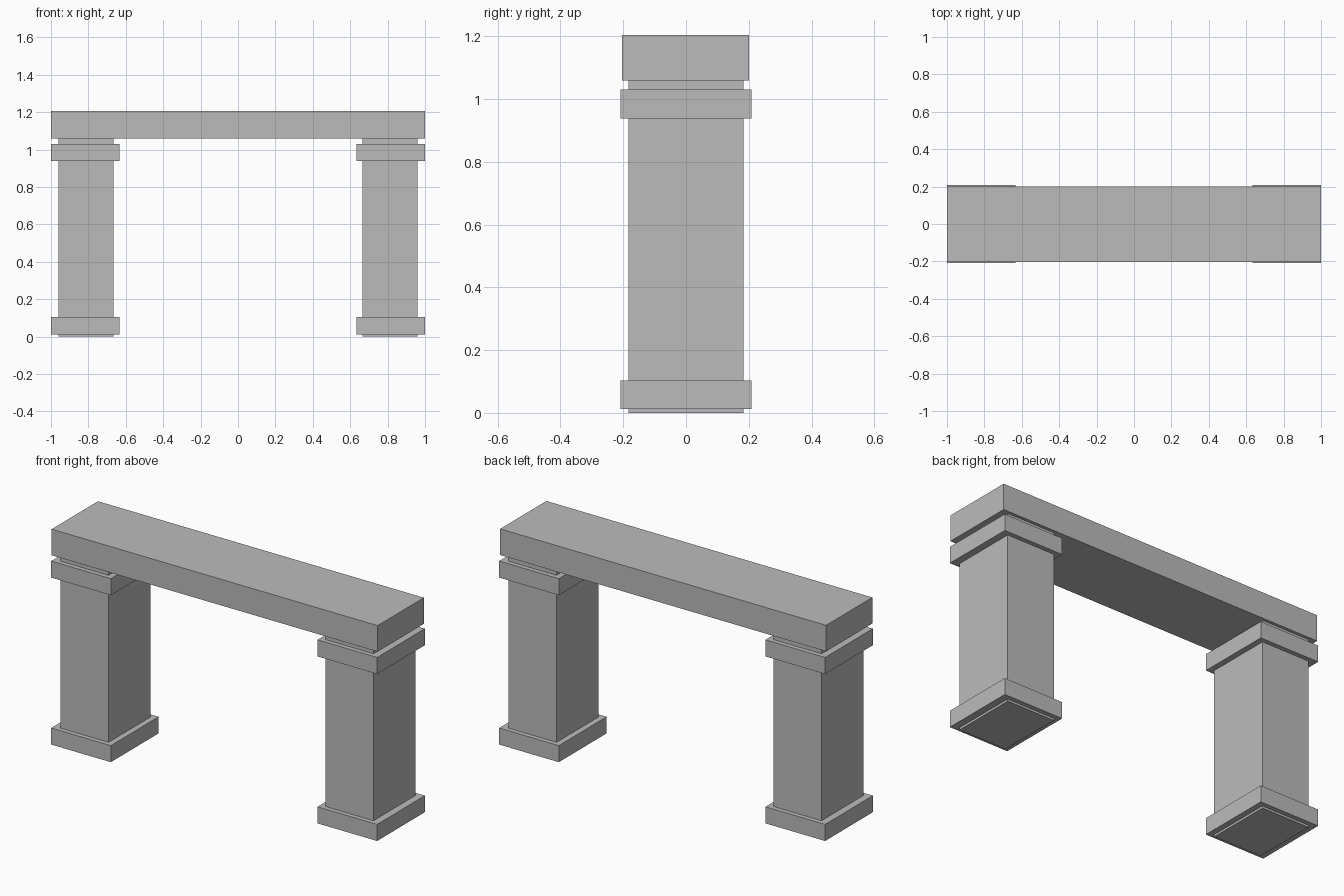
import bpy

cube = bpy.data.objects.get("Cube")
if cube:
    bpy.data.objects.remove(cube, do_unlink=True)

# One plain stone grey throughout
stone = bpy.data.materials.new("stone_grey")
stone.use_nodes = True
grey = (0.5, 0.5, 0.5, 1.0)
stone.diffuse_color = grey
stone.node_tree.nodes["Principled BSDF"].inputs["Base Color"].default_value = grey


def block(name, x, width, depth, bottom, top, y=0.0):
    """Add a box centred on x, y and spanning bottom to top."""
    bpy.ops.mesh.primitive_cube_add(size=1, location=(x, y, (bottom + top) / 2))
    obj = bpy.context.object
    obj.name = name
    obj.scale = (width, depth, top - bottom)
    bpy.ops.object.transform_apply(location=False, rotation=False, scale=True)
    obj.data.materials.append(stone)
    return obj


# Lintel across the two pillars
BEAM_BOTTOM = 1.06
block("lintel", 0, 2.0, 0.405, BEAM_BOTTOM, 1.205, y=-0.002)

# Pillars, each a shaft with a base band and a capital band
for side, sign in (("left", 1), ("right", -1)):
    block(f"{side}_pillar_shaft", sign * 0.813, 0.294, 0.367, 0, BEAM_BOTTOM)
    for part, bottom in (("base", 0.012), ("capital", 0.938)):
        block(f"{side}_pillar_{part}", sign * 0.817, 0.366, 0.418, bottom, bottom + 0.092)
